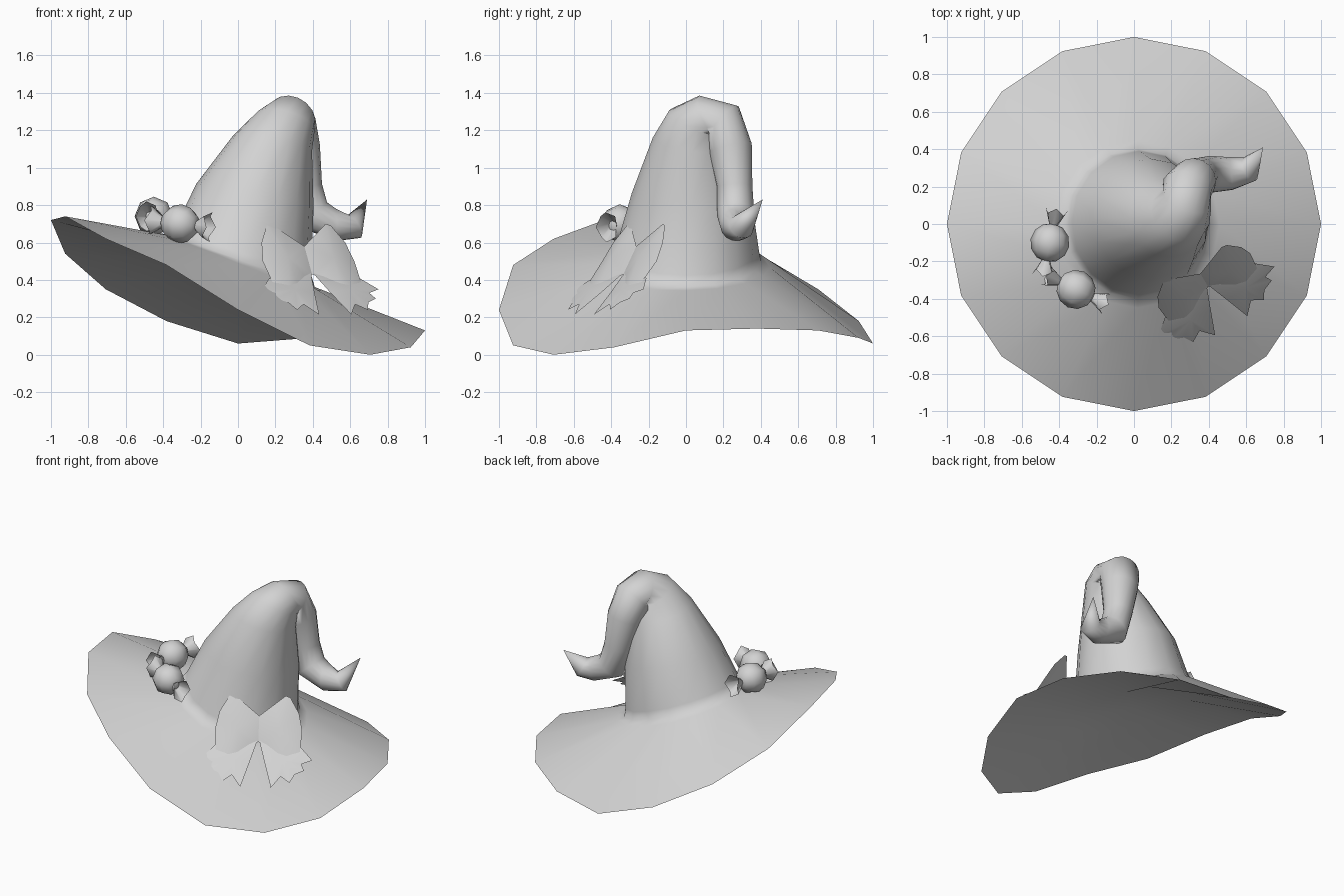
import bpy
import bmesh
import math
from mathutils import Vector, Matrix

cube = bpy.data.objects.get("Cube")
if cube:
    bpy.data.objects.remove(cube, do_unlink=True)

GREY = (0.65, 0.65, 0.65, 1)
felt = bpy.data.materials.new("plain_grey")
felt.use_nodes = True
felt.diffuse_color = GREY
felt.node_tree.nodes["Principled BSDF"].inputs["Base Color"].default_value = GREY

SIDES = 16


def finish(bm, name):
    """Turn a bmesh into a named, smooth object."""
    mesh = bpy.data.meshes.new(name)
    for face in bm.faces:
        face.smooth = True
    bm.to_mesh(mesh)
    bm.free()
    mesh.materials.append(felt)
    obj = bpy.data.objects.new(name, mesh)
    bpy.context.scene.collection.objects.link(obj)


def bridge(bm, a, b):
    """Join two equal loops with quads."""
    for i in range(len(a)):
        j = (i + 1) % len(a)
        bm.faces.new((a[i], a[j], b[j], b[i]))


def close(bm, loop, point):
    """Close a loop with a fan to one point."""
    end = bm.verts.new(point)
    for i in range(len(loop)):
        bm.faces.new((loop[i], loop[(i + 1) % len(loop)], end))


def lerp_table(table, z):
    """Piecewise linear lookup, keys falling."""
    for (z1, n1), (z0, n0) in zip(table, table[1:]):
        if z >= z0:
            return n0 + (n1 - n0) * (z - z0) / (z1 - z0)
    return table[-1][1]


# Hat: wavy brim, tilted crown base, then rings along the drooping point
angles = [math.tau * i / SIDES for i in range(SIDES)]
rim_heights = [.13, .14, .13, .09, .06, .18, .35, .54,
               .72, .74, .62, .48, .24, .05, 0, .04]
rim_points = [Vector((math.cos(a), math.sin(a), z)) for a, z in zip(angles, rim_heights)]


def base_point(a, z):
    x, y = .02 + .39 * math.cos(a), .4 * math.sin(a)
    return Vector((x, y, z - .36 * x))


base_points = [base_point(a, .51) for a in angles]
bm = bmesh.new()
rim = [bm.verts.new(p) for p in rim_points]
crease = [bm.verts.new(b.lerp(r, .08)) for b, r in zip(base_points, rim_points)]
base = [bm.verts.new(p) for p in base_points]
bridge(bm, rim, crease)
bridge(bm, crease, base)

# centre, radius, axis of each ring
rings = [
    ((.03, .005, .555), .385, (.34, 0, .94)),
    ((.09, .03, .85), .32, (.2, .05, 1)),
    ((.185, .035, 1.13), .215, (.2, .15, 1)),
    ((.25, .06, 1.24), .165, (.25, .4, .9)),
    ((.285, .13, 1.265), .135, (.3, .85, .45)),
    ((.285, .195, 1.225), .135, (.25, .75, -.6)),
    ((.32, .235, 1.1), .12, (.2, .25, -1)),
    ((.355, .26, .9), .095, (.15, .05, -1)),
    ((.4, .265, .75), .1, (.6, 0, -.7)),
    ((.52, .27, .695), .088, (1, .1, 0)),
    ((.62, .295, .685), .07, (.8, .4, .5)),
]
last, prev_axis, u = base, None, Vector((1, 0, 0))
for centre, radius, axis in rings:
    axis = Vector(axis).normalized()
    if prev_axis is not None:
        u = prev_axis.rotation_difference(axis) @ u
    u = (u - axis * u.dot(axis)).normalized()
    v = axis.cross(u)
    loop = [bm.verts.new(Vector(centre) + radius * (u * math.cos(a) + v * math.sin(a)))
            for a in angles]
    bridge(bm, last, loop)
    last, prev_axis = loop, axis
close(bm, last, (.69, .41, .83))
finish(bm, "hat")

# Underside: a shallower lining that closes the hat below the crown
bm = bmesh.new()
outer = [bm.verts.new(p) for p in reversed(rim_points)]
inner = [bm.verts.new(base_point(a, .42)) for a in reversed(angles)]
bridge(bm, outer, inner)
close(bm, inner, (.02, 0, .42))
finish(bm, "underside")

# Bow: thin sheets that follow the slope of the brim
ACROSS = Vector((.86, .51, 0))
OUT = Vector((.51, -.86, 0))
lean = [(.7, .345), (.43, .49), (.34, .59), (.2, .75)]


def bow_point(s, z, bulge=0):
    return ACROSS * (.17 + s) + OUT * (lerp_table(lean, z) + bulge) + Vector((0, 0, z))


def bow_sheet(name, outline, hub, bulge):
    """Fan each mirrored outline around a raised hub."""
    bm = bmesh.new()
    for side in (-1, 1):
        pts = [bm.verts.new(bow_point(side * s, z)) for s, z in outline]
        if side > 0:
            pts.reverse()
        close(bm, pts, bow_point(side * hub[0], hub[1], bulge))
    finish(bm, name)


bow_sheet("bow_loops",
          [(0, .58), (.1, .65), (.17, .7), (.2, .69), (.26, .6), (.285, .5),
           (.275, .38), (.2, .345), (.13, .36), (.05, .41), (0, .43)],
          (.14, .52), .04)
bow_sheet("bow_tails",
          [(.005, .44), (.05, .33), (.1, .215), (.16, .27), (.22, .24), (.25, .28),
           (.31, .3), (.29, .33), (.36, .35), (.28, .41), (.15, .43)],
          (.17, .35), .02)


# Wrapped sweets: a ball with a flared, jagged twist at each end
def sweet(name, centre, axis):
    bm = bmesh.new()
    bmesh.ops.create_uvsphere(bm, u_segments=8, v_segments=6, radius=.105)
    for end in (-1, 1):
        neck, frill = [], []
        for i in range(8):
            a = math.tau * i / 8
            c, s = math.cos(a), math.sin(a)
            neck.append(bm.verts.new((.02 * c, .02 * s, end * .09)))
            frill.append(bm.verts.new((.06 * c, .08 * s, end * (.185 - .03 * (i % 2)))))
        bridge(bm, neck, frill)
    # local z runs along the sweet, local y stays upright
    along = Vector(axis).normalized()
    side = Vector((0, 0, 1)).cross(along).normalized()
    up = along.cross(side)
    turn = Matrix((side, up, along)).transposed().to_4x4()
    bm.transform(Matrix.Translation(centre) @ turn)
    finish(bm, name)


sweet("front_sweet", (-.31, -.35, .7), (.9, -.42, -.1))
sweet("side_sweet", (-.45, -.1, .74), (.2, .98, 0))
